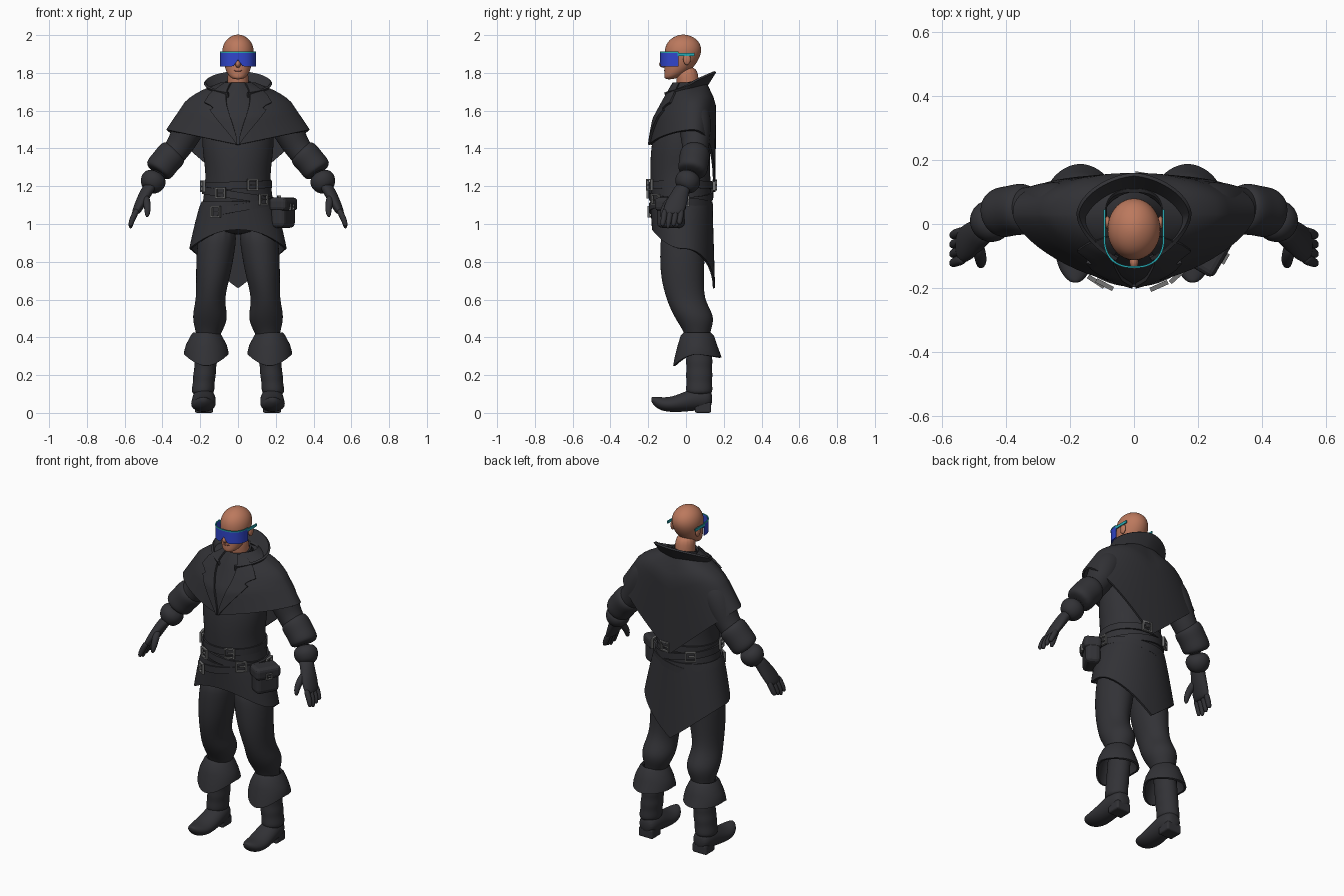
import bpy, bmesh
from math import sin, cos, pi, radians
from mathutils import Vector, Matrix

if "Cube" in bpy.data.objects:
    bpy.data.objects.remove(bpy.data.objects["Cube"])


def colour(name, rgb):
    m = bpy.data.materials.new(name)
    m.use_nodes = True
    m.diffuse_color = (*rgb, 1)
    m.node_tree.nodes["Principled BSDF"].inputs["Base Color"].default_value = (*rgb, 1)
    return m


CLOTH = colour("charcoal cloth", (.032, .032, .037))
SKIN = colour("skin", (.5, .19, .11))
LIP = colour("lip", (.3, .1, .07))
LENS = colour("blue lens", (.03, .06, .6))
FRAME = colour("cyan frame", (.02, .4, .45))
METAL = colour("grey metal", (.17, .17, .17))


def finish(name, bm, mat):
    bmesh.ops.recalc_face_normals(bm, faces=bm.faces)
    mesh = bpy.data.meshes.new(name)
    bm.to_mesh(mesh)
    bm.free()
    mesh.materials.append(mat)
    ob = bpy.data.objects.new(name, mesh)
    bpy.context.collection.objects.link(ob)
    return ob


def sides(both):
    return (("left_", 1), ("right_", -1)) if both else (("", 1),)


def surface(name, rows, mat, closed=True, thick=0, both=False):
    """Bridge rows of points; solid parts are capped and subdivided, thin ones thickened."""
    for prefix, s in sides(both):
        bm = bmesh.new()
        grid = [[bm.verts.new((s * x, y, z)) for x, y, z in row] for row in rows]
        for a, b in zip(grid, grid[1:]):
            for i in range(len(a) if closed else len(a) - 1):
                j = (i + 1) % len(a)
                bm.faces.new((a[i], a[j], b[j], b[i]))
        if not thick:
            bm.faces.new(grid[0])
            bm.faces.new(grid[-1])
        ob = finish(prefix + name, bm, mat)
        ob.data.shade_smooth()
        if thick:
            ob.modifiers.new("thickness", "SOLIDIFY").thickness = thick
            ob.modifiers.new("hard_edges", "EDGE_SPLIT").split_angle = radians(50)
        else:
            sub = ob.modifiers.new("smooth", "SUBSURF")
            sub.levels = sub.render_levels = 2


def ring(c, u, v, n=16):
    k = 1 / .975
    return [Vector(c) + (u * cos(2 * pi * i / n) + v * sin(2 * pi * i / n)) * k for i in range(n)]


def loft(name, rings, mat, both=False, axis="z"):
    """Rings are centre plus two half widths, across z or across y."""
    second = Vector((0, 1, 0)) if axis == "z" else Vector((0, 0, 1))
    surface(name, [ring((x, y, z), Vector((a, 0, 0)), second * b) for x, y, z, a, b in rings],
            mat, both=both)


def tube(name, pts, mat, both=True):
    """Round limb through points with radii."""
    rows = []
    for i, p in enumerate(pts):
        d = Vector(pts[min(i + 1, len(pts) - 1)][:3]) - Vector(pts[max(i - 1, 0)][:3])
        u = d.cross(Vector((0, 1, 0))).normalized()
        rows.append(ring(p[:3], u * p[3], d.cross(u).normalized() * p[3], 12))
    surface(name, rows, mat, both=both)


def block(name, c, size, mat, turn=0, bevel=.0, both=False):
    for prefix, s in sides(both):
        bm = bmesh.new()
        bmesh.ops.create_cube(bm, size=1, matrix=Matrix.Diagonal((*size, 1)))
        ob = finish(prefix + name, bm, mat)
        ob.location = (s * c[0], c[1], c[2])
        ob.rotation_euler.z = s * turn
        if bevel:
            b = ob.modifiers.new("round", "BEVEL")
            b.width, b.segments = bevel, 3


def blob(name, c, size, mat, both=False):
    for prefix, s in sides(both):
        bm = bmesh.new()
        bmesh.ops.create_uvsphere(bm, u_segments=16, v_segments=10, radius=1,
                                  matrix=Matrix.Translation((s * c[0], c[1], c[2]))
                                  @ Matrix.Diagonal((*size, 1)))
        finish(prefix + name, bm, mat).data.shade_smooth()


def mix(keys, t):
    """Piecewise straight interpolation through (position, value) keys."""
    for (a, x), (b, y) in zip(keys, keys[1:]):
        if t <= b:
            return x + (y - x) * (t - a) / (b - a)
    return keys[-1][1]


def around(a, w, d, p):
    """Squared ellipse, angle zero facing the front."""
    s, c = sin(a), cos(a)
    return (w * abs(s) ** (2 / p) * (1 if s > 0 else -1),
            -d * abs(c) ** (2 / p) * (1 if c > 0 else -1))


TURN = [2 * pi * i / 64 for i in range(64)]
STEPS = [i / 12 for i in range(13)]

# Head and neck
loft("head", [(0, -.09, 1.765, .025, .022), (0, -.066, 1.785, .05, .05),
              (0, -.04, 1.82, .068, .073), (0, -.022, 1.87, .079, .09),
              (0, -.015, 1.92, .086, .1), (0, -.014, 1.965, .072, .085),
              (0, -.014, 1.992, .042, .05), (0, -.014, 2.003, .012, .014)], SKIN)
loft("neck", [(0, .015, 1.66, .06, .06), (0, .01, 1.75, .055, .058),
              (0, 0, 1.84, .055, .06)], SKIN)
blob("ear", (.083, .005, 1.872), (.01, .02, .03), SKIN, both=True)
blob("nose", (0, -.118, 1.847), (.014, .024, .02), SKIN)
blob("lips", (0, -.106, 1.812), (.024, .01, .007), LIP)


# Visor with nose notch, top rim and temples
def visor_row(z, notch=0, grow=0):
    row = []
    for i in range(33):
        x, y = around(-pi / 2 + pi * i / 32, .095 + grow, .097 + grow, 2.4)
        row.append((x, y - .04, z + notch * max(0, 1 - abs(x) / .025)))
    return row


surface("visor", [visor_row(1.835, .035), visor_row(1.875), visor_row(1.908)],
        LENS, closed=False, thick=.005)
surface("visor_rim", [visor_row(1.906, grow=.001), visor_row(1.913, grow=.001)],
        FRAME, closed=False, thick=.006)
block("temple", (.092, .0, 1.898), (.006, .09, .016), FRAME, both=True)

# Torso of the coat
loft("torso", [(0, .01, 1.72, .075, .07), (0, .0, 1.64, .16, .11), (0, -.02, 1.5, .19, .15),
               (0, -.03, 1.38, .188, .157), (0, -.032, 1.27, .168, .158),
               (0, -.025, 1.15, .18, .16), (0, -.02, 1.03, .2, .155),
               (0, -.01, .94, .17, .12)], CLOTH)
surface("neck_band", [[(x, y + .005, z + .03 * (1 - cos(a)) / 2) for a in TURN
                       for x, y in [around(a, r, r, 2)]]
                      for r, z in ((.1, 1.66), (.078, 1.7), (.07, 1.735))], CLOTH, thick=.01)


# Shoulder cape, pointed low at the back
def cape(a, t):
    w = mix([(0, .09), (.2, .21), (.38, .275), (1, .38)], t)
    if cos(a) > 0:
        x, y = around(a, w, mix([(0, .1), (.15, .13), (.6, .2), (1, .22)], t), 1.55)
        hem = 1.42 + .08 * abs(x) / w
    else:
        x, y = around(a, w, mix([(0, .08), (.22, .13), (1, .125)], t), 2.6)
        hem = 1.17 + .33 * abs(x) / w
    return x, y + .03, 1.75 + (hem - 1.75) * t


surface("shoulder_cape", [[cape(a, t) for a in TURN] for t in STEPS], CLOTH, thick=.012)

# Notched lapels lying on the chest
lapel = []
for t in [i / 24 for i in range(25)]:
    inner = mix([(0, .5), (.9, .02), (1, .0)], t)
    outer = mix([(0, .9), (.4, .78), (.43, .52), (.5, .62), (1, .03)], t)
    pts = [cape(inner + (outer - inner) * i / 6, t) for i in range(7)]
    lapel.append([(x + .004, y - .012, z) for x, y, z in pts])
surface("lapel", lapel, CLOTH, closed=False, thick=.012, both=True)

# Flared standing collar, open at the front
collar = []
for t in STEPS:
    row = []
    for i in range(49):
        a = radians(22 + 316 * i / 48)
        back = (1 - cos(a)) / 2
        x, y = around(a, .1 + .072 * t, .11 + .03 * t - .03 * back, 1.6)
        top = 1.695 + .115 * back
        row.append((x, y + .02 + .02 * t * back, top - (.1 - .02 * back) * (1 - t)))
    collar.append(row)
surface("collar", collar, CLOTH, closed=False, thick=.012)

# Coat skirt, short in front and pointed at the back
skirt = []
for t in STEPS:
    row = []
    for a in TURN:
        x, y = around(a, .192 + .066 * t ** .8, .165 + .002 * t, 2.1)
        s = abs(sin(a))
        hem = .97 - .1 * s * s if cos(a) > 0 else .66 + .21 * s
        row.append((x, y - .025 + .012 * t, 1.12 + (hem - 1.12) * t))
    skirt.append(row)
surface("coat_skirt", skirt, CLOTH, thick=.012)


# Belts and buckles
def belt_point(a, w, z0, tilt, off=0):
    x, y = around(a, w + off, .17 + off, 2)
    return Vector((x, y - .027, z0 + tilt * x))


def buckle(name, at, a, size):
    bm = bmesh.new()
    face = Matrix.Translation(at) @ Matrix.Rotation(a, 4, "Z")
    for c, dims in (((1, 0), (.3, 2.3)), ((-1, 0), (.3, 2.3)), ((0, 1), (2, .3)),
                    ((0, -1), (2, .3)), ((.3, 0), (1.4, .2))):
        bmesh.ops.create_cube(bm, size=1, matrix=face
                              @ Matrix.Translation((c[0] * size, 0, c[1] * size))
                              @ Matrix.Diagonal((dims[0] * size, .014, dims[1] * size, 1)))
    finish(name, bm, METAL)


BELTS = (("upper", .18, 1.205, .03, (-75, 24, 170)),
         ("middle", .19, 1.15, -.15, (-27, 42, 215)),
         ("lower", .205, 1.085, .17, (-33, 95)))
for label, w, z, tilt, spots in BELTS:
    surface(label + "_belt", [[belt_point(a, w, z + h, tilt) for a in TURN]
                              for h in (-.02, .02)], CLOTH, thick=.016)
    for k, deg in enumerate(spots):
        a = radians(deg)
        buckle(f"{label}_buckle_{k}", belt_point(a, w, z, tilt, .013), a, .026)

# Hip pouch
block("pouch", (.238, -.08, 1.055), (.14, .085, .15), CLOTH, radians(60), .025)
block("pouch_flap", (.24, -.082, 1.105), (.15, .1, .07), CLOTH, radians(60), .02)
buckle("pouch_buckle", Vector((.285, -.108, 1.09)), radians(60), .016)

# Arms: sleeve, turned cuff, glove
tube("sleeve", [(.17, .04, 1.63, .07), (.23, .045, 1.57, .09), (.28, .05, 1.47, .082),
                (.31, .05, 1.41, .07), (.36, .045, 1.35, .068), (.43, .02, 1.25, .05)], CLOTH)
tube("sleeve_cuff", [(.325, .05, 1.395, .062), (.345, .048, 1.375, .085),
                     (.385, .042, 1.33, .078), (.42, .035, 1.285, .083),
                     (.43, .03, 1.27, .06)], CLOTH)
tube("glove_cuff", [(.425, .025, 1.27, .05), (.445, .012, 1.235, .072),
                    (.46, 0, 1.205, .064), (.475, -.015, 1.18, .04)], CLOTH)
loft("palm", [(.455, -.005, 1.22, .038, .042), (.485, -.03, 1.17, .036, .045),
              (.51, -.05, 1.12, .032, .058), (.535, -.065, 1.07, .026, .058),
              (.543, -.068, 1.05, .018, .05)], CLOTH, both=True)
for k in range(4):
    y = -.11 + .029 * k
    low = .975 + .012 * abs(k - 1)
    tube(f"finger_{k}", [(.532, y, 1.08, .016), (.553, y - .006, 1.04, .016),
                         (.567, y - .012, 1.005, .0145),
                         (.57, y - .016, low, .008)], CLOTH)
tube("thumb", [(.49, -.06, 1.15, .02), (.482, -.1, 1.11, .02),
               (.478, -.122, 1.07, .017), (.482, -.132, 1.035, .009)], CLOTH)

# Legs with baggy knees
loft("trouser_leg", [(.1, -.01, 1.0, .1, .12), (.118, -.02, .86, .102, .118),
                     (.132, -.02, .72, .09, .115), (.148, -.005, .6, .072, .098),
                     (.148, .04, .52, .094, .108), (.15, .055, .46, .082, .085),
                     (.158, .06, .41, .06, .062), (.165, .065, .34, .05, .055)],
     CLOTH, both=True)

# Boots: wrinkled shaft, flared top, upturned foot and heel
loft("boot_shaft", [(.16 + .0035 * i, .07, .38 - .036 * i, .056 + .005 * (i % 2),
                     .066 + .005 * (i % 2)) for i in range(9)], CLOTH, both=True)
top = []
for z, w, d, drop in ((.425, .07, .072, 0), (.41, .082, .088, 0), (.36, .108, .105, .1),
                      (.325, .117, .12, .5), (.31, .117, .128, 1)):
    row = []
    for a in TURN:
        x, y = around(a, w, d, 1.9)
        row.append((.168 + x, .06 + y, z - drop * (.06 * max(0, cos(a)) ** 2
                                                   + .015 * max(0, -cos(a)))))
    top.append(row)
surface("boot_top", top, CLOTH, thick=.012, both=True)
loft("boot_foot", [(.18, .14, .075, .035, .035), (.18, .11, .075, .055, .06),
                   (.18, .05, .075, .062, .062), (.182, -.02, .055, .064, .05),
                   (.184, -.09, .042, .066, .038), (.184, -.145, .05, .05, .034),
                   (.184, -.175, .065, .026, .02), (.184, -.184, .072, .01, .01)],
     CLOTH, both=True, axis="y")
block("boot_heel", (.18, .09, .028), (.095, .085, .056), CLOTH, bevel=.01, both=True)
